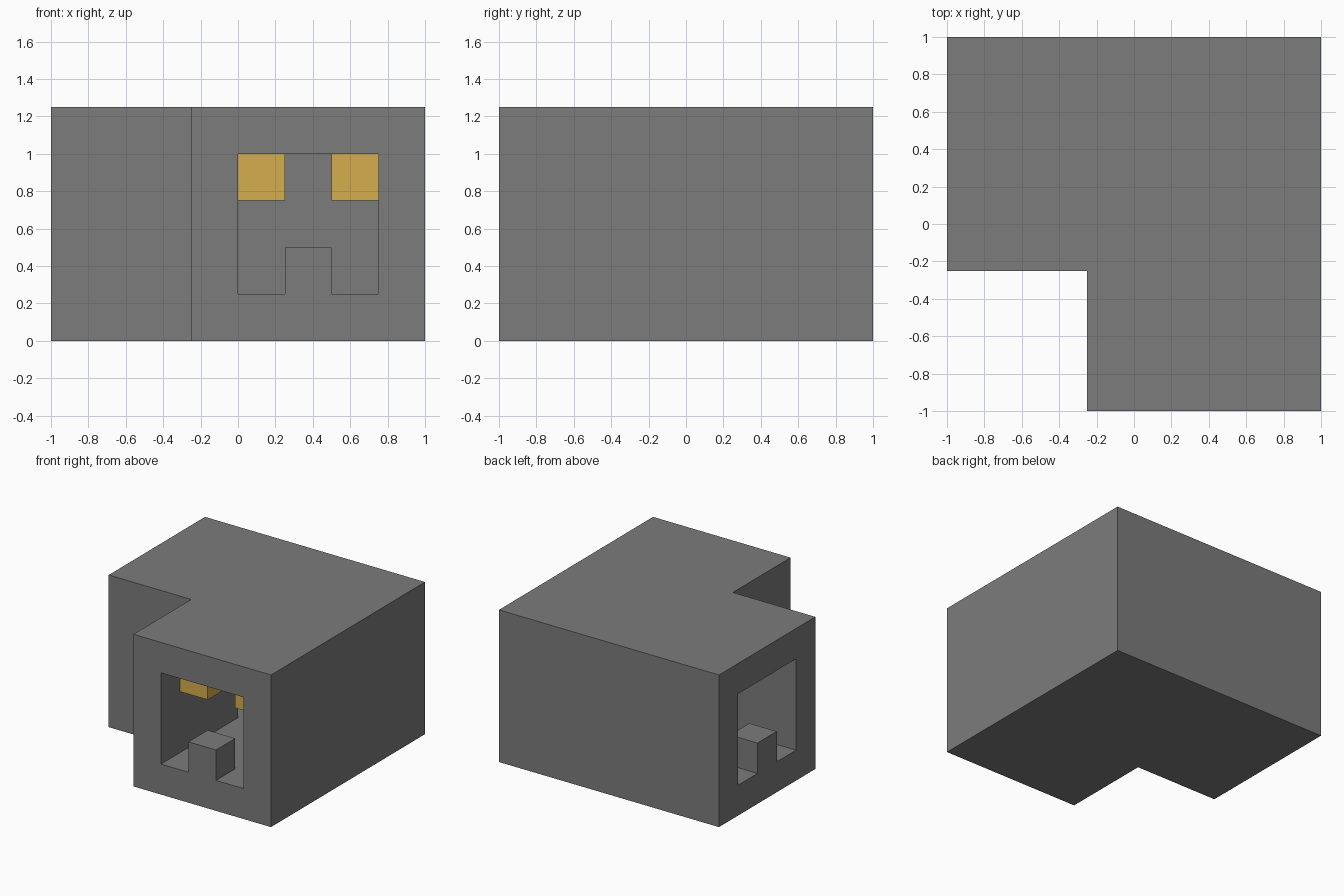
import bpy
import bmesh

if "Cube" in bpy.data.objects:
    bpy.data.objects.remove(bpy.data.objects["Cube"], do_unlink=True)


def material(name, rgb):
    mat = bpy.data.materials.new(name)
    mat.use_nodes = True
    mat.diffuse_color = (*rgb, 1)
    mat.node_tree.nodes["Principled BSDF"].inputs["Base Color"].default_value = (*rgb, 1)
    return mat


def prism(name, outline, bottom, top, mat):
    """Extrude a flat outline from bottom to top."""
    bm = bmesh.new()
    base = bm.faces.new([bm.verts.new((x, y, bottom)) for x, y in outline])
    ext = bmesh.ops.extrude_face_region(bm, geom=[base])
    verts = [g for g in ext["geom"] if isinstance(g, bmesh.types.BMVert)]
    bmesh.ops.translate(bm, verts=verts, vec=(0, 0, top - bottom))
    bmesh.ops.recalc_face_normals(bm, faces=bm.faces)
    mesh = bpy.data.meshes.new(name)
    bm.to_mesh(mesh)
    bm.free()
    mesh.materials.append(mat)
    obj = bpy.data.objects.new(name, mesh)
    bpy.context.scene.collection.objects.link(obj)
    return obj


def rect(x0, x1, y0, y1):
    return [(x0, y0), (x1, y0), (x1, y1), (x0, y1)]


def ell(end, inner, outer):
    """Corner outline: one arm ends at x = end, the other at y = end."""
    return [(inner, end), (outer, end), (outer, outer),
            (end, outer), (end, inner), (inner, inner)]


def cut(target, cutter):
    """Subtract the cutter and discard it."""
    mod = target.modifiers.new("cut", 'BOOLEAN')
    mod.operation = 'DIFFERENCE'
    mod.solver = 'EXACT'
    mod.object = cutter
    cutter.hide_render = True
    bpy.context.view_layer.objects.active = target
    bpy.ops.object.modifier_apply(modifier=mod.name)
    bpy.data.objects.remove(cutter, do_unlink=True)


gray = material("stone gray", (0.20, 0.20, 0.20))
gold = material("gold", (0.66, 0.42, 0.075))

# Corner block with a tunnel turning through it
shell = prism("corner_block", ell(-1, -0.25, 1), 0, 1.25, gray)
tunnel = prism("tunnel_cutter", ell(-1.25, 0, 0.75), 0.25, 1, gray)

# A raised step is left standing in each tunnel mouth
for outline in (rect(0.25, 0.5, -1.5, -0.75), rect(-1.5, -0.75, 0.25, 0.5)):
    cut(tunnel, prism("step_cutter", outline, 0, 0.5, gray))
cut(shell, tunnel)

# Two gold blocks hang from the ceiling behind the front mouth
for side, x in (("right", 0), ("left", 0.5)):
    prism(side + "_ceiling_block", rect(x, x + 0.25, -0.75, -0.5), 0.75, 1, gold)
